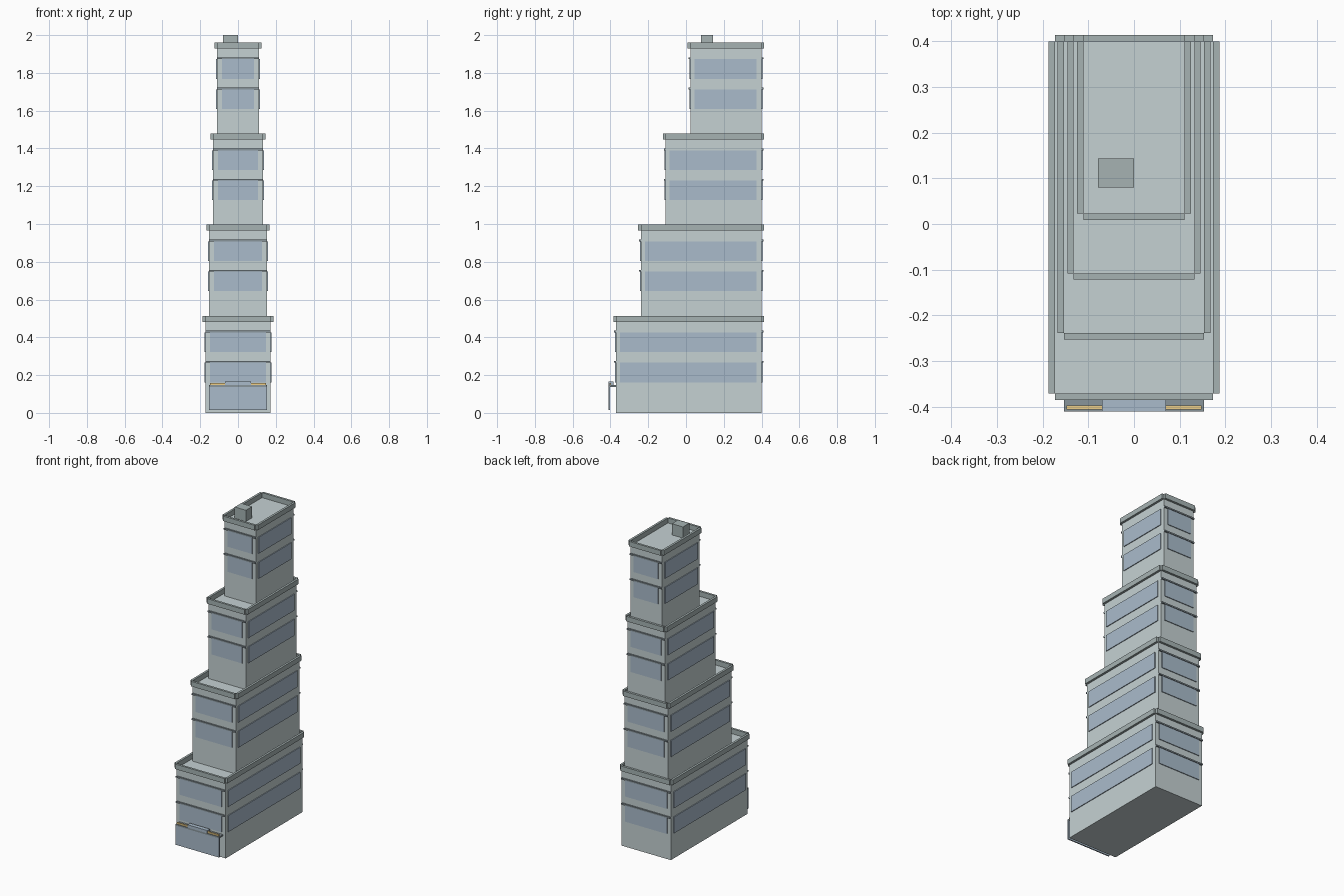
import bpy

if "Cube" in bpy.data.objects:
    bpy.data.objects.remove(bpy.data.objects["Cube"])


def material(name, r, g, b):
    m = bpy.data.materials.new(name)
    m.diffuse_color = (r, g, b, 1)
    m.use_nodes = True
    m.node_tree.nodes["Principled BSDF"].inputs["Base Color"].default_value = m.diffuse_color
    return m


STONE = material("stone", 0.56, 0.64, 0.65)
TRIM = material("trim", 0.38, 0.45, 0.45)
GLASS = material("glass", 0.40, 0.50, 0.60)
FRAME = material("dark_frame", 0.25, 0.30, 0.33)
GOLD = material("gold", 0.85, 0.62, 0.25)


def box(name, x, y, z, mat):
    """Box from three (low, high) ranges."""
    bpy.ops.mesh.primitive_cube_add(size=1, location=[(a + b) / 2 for a, b in (x, y, z)])
    ob = bpy.context.object
    ob.name = name
    ob.dimensions = [b - a for a, b in (x, y, z)]
    bpy.ops.object.transform_apply(location=False, rotation=False, scale=True)
    ob.data.materials.append(mat)


STEP = 0.4822     # storey block height
BACK = 0.40       # all blocks share the back plane
P = 0.014         # parapet thickness
T = 0.005         # window panel thickness
LEDGE = 0.009

tiers = [(0.173, -0.371), (0.153, -0.239), (0.132, -0.108), (0.111, 0.023)]
for i, (w, front) in enumerate(tiers):
    base, top = i * STEP, (i + 1) * STEP
    n = f"tier_{i + 1}_"
    box(n + "body", (-w, w), (front, BACK), (base, top), STONE)

    # Parapet strips just outside the roof edge
    pz = (top, top + 0.032)
    box(n + "parapet_front", (-w, w), (front - P, front), pz, TRIM)
    box(n + "parapet_back", (-w, w), (BACK, BACK + P), pz, TRIM)
    box(n + "parapet_left", (-w - P, -w), (front, BACK), pz, TRIM)
    box(n + "parapet_right", (w, w + P), (front, BACK), pz, TRIM)

    # Two window bands on every face, with ledges over the front and back ones
    for z0 in (base + 0.162, base + 0.322):
        wz, lz = (z0, z0 + 0.104), (z0 + 0.104, z0 + 0.113)
        wx, wy = (-w + 0.025, w - 0.025), (front + 0.021, BACK - 0.027)
        box(n + "front_window", wx, (front - T, front), wz, GLASS)
        box(n + "back_window", wx, (BACK, BACK + T), wz, GLASS)
        box(n + "left_window", (-w - T, -w), wy, wz, GLASS)
        box(n + "right_window", (w, w + T), wy, wz, GLASS)
        box(n + "front_ledge", (-w, w), (front - LEDGE, front), lz, FRAME)
        box(n + "back_ledge", (-w, w), (BACK, BACK + LEDGE), lz, FRAME)

# Rooftop service box
box("roof_box", (-0.079, 0.0), (0.08, 0.143), (4 * STEP, 2.0), TRIM)

# Street entrance: glass front, canopy, sign box and light strips
box("shop_glass", (-0.153, 0.153), (-0.41, -0.402), (0.015, 0.137), GLASS)
box("canopy", (-0.153, 0.153), (-0.41, -0.371), (0.137, 0.147), FRAME)
box("sign_box", (-0.07, 0.07), (-0.41, -0.384), (0.147, 0.165), GLASS)
for side, x in (("left", (-0.148, -0.07)), ("right", (0.07, 0.148))):
    box(side + "_light_strip", x, (-0.406, -0.397), (0.147, 0.157), GOLD)
